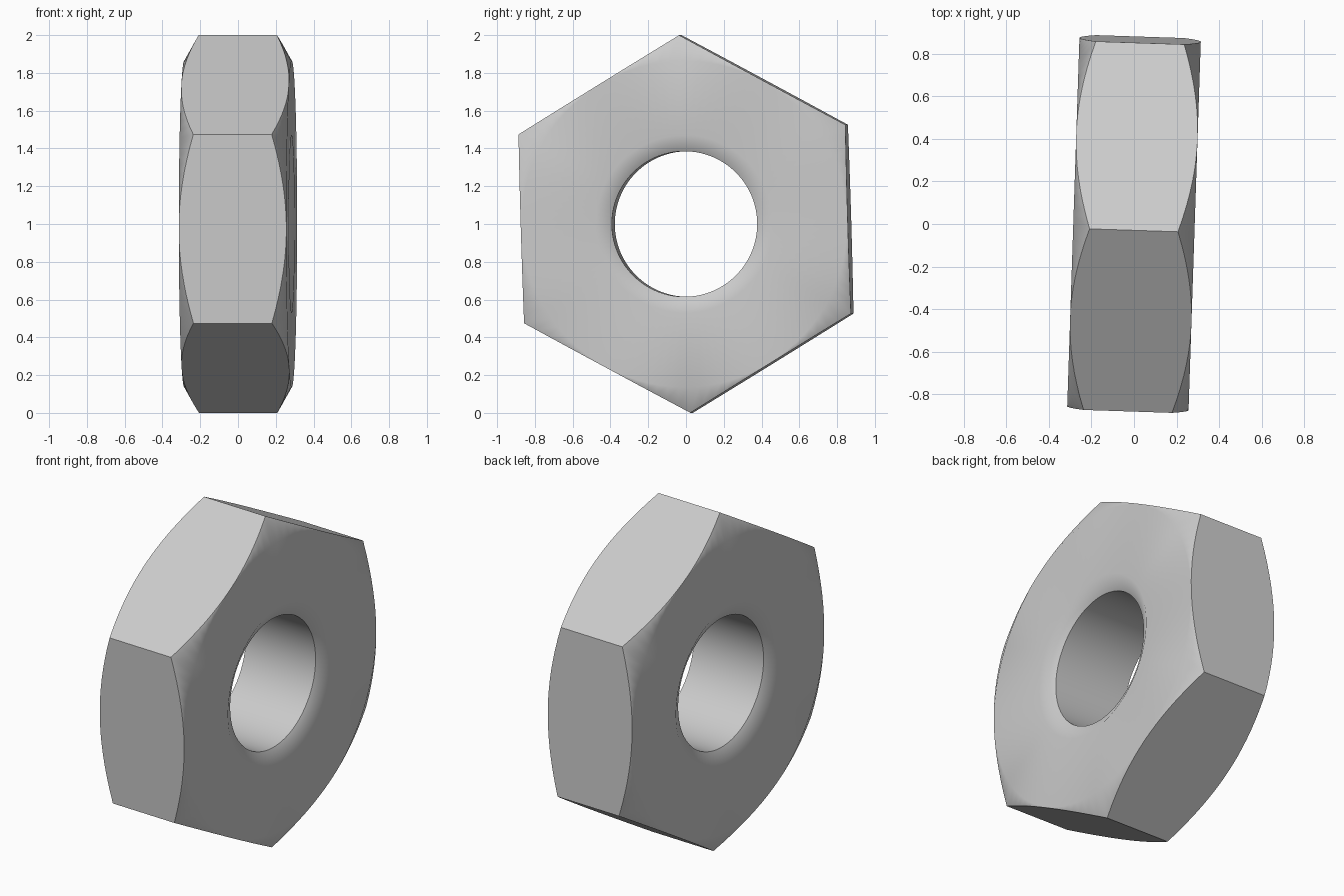
import bpy
import bmesh
from math import cos, sin, pi, tan, radians
from mathutils import Matrix

cube = bpy.data.objects.get("Cube")
if cube:
    bpy.data.objects.remove(cube)

# Main dimensions
SIDES, PER_SIDE = 6, 16
COUNT = SIDES * PER_SIDE
APOTHEM = cos(pi / SIDES)
HALF = 0.285          # half thickness
BORE, SINK = 0.385, 0.47
SLOPE = tan(radians(30))

# Plain steel colour
steel = bpy.data.materials.new("steel_grey")
steel.use_nodes = True
grey = (0.6, 0.6, 0.6, 1)
steel.diffuse_color = grey
steel.node_tree.nodes["Principled BSDF"].inputs["Base Color"].default_value = grey


def hex_radius(step):
    """Distance from the axis to the hexagon outline, corner at step 0."""
    within = 2 * pi * (step % PER_SIDE) / COUNT
    return APOTHEM / cos(within - pi / SIDES)


def section(step):
    """Closed cross-section (radius, x) of the nut at one angular step."""
    rim = hex_radius(step)
    side = [
        (BORE, HALF - (SINK - BORE) * SLOPE),      # countersink bottom
        (SINK, HALF),                              # countersink lip
        (APOTHEM - 0.003, HALF),                   # edge of flat face
        (rim, HALF - (rim - APOTHEM) * SLOPE),     # chamfered outline
    ]
    return side + [(r, -x) for r, x in reversed(side)]


# Sweep the section around the x axis
bm = bmesh.new()
loops = []
for step in range(COUNT):
    a = 2 * pi * step / COUNT
    loops.append([bm.verts.new((x, r * sin(a), r * cos(a))) for r, x in section(step)])
for i, loop in enumerate(loops):
    following = loops[(i + 1) % COUNT]
    for j in range(len(loop)):
        k = (j + 1) % len(loop)
        bm.faces.new((loop[j], loop[k], following[k], following[j]))
bmesh.ops.recalc_face_normals(bm, faces=bm.faces)

# Slight turn of the whole nut, then lift it to the ground
bm.transform(Matrix.Translation((0, 0, 1))
             @ Matrix.Rotation(radians(-1.9), 4, "Z")
             @ Matrix.Rotation(radians(1.7), 4, "X"))

mesh = bpy.data.meshes.new("hex_nut")
bm.to_mesh(mesh)
bm.free()
mesh.materials.append(steel)
nut = bpy.data.objects.new("hex_nut", mesh)
bpy.context.collection.objects.link(nut)

# Smooth bore and chamfers, crisp hexagon edges
bpy.ops.object.select_all(action="DESELECT")
nut.select_set(True)
bpy.context.view_layer.objects.active = nut
bpy.ops.object.shade_smooth_by_angle(angle=radians(35))
weighted = nut.modifiers.new("face_weighting", "WEIGHTED_NORMAL")
weighted.keep_sharp = True
